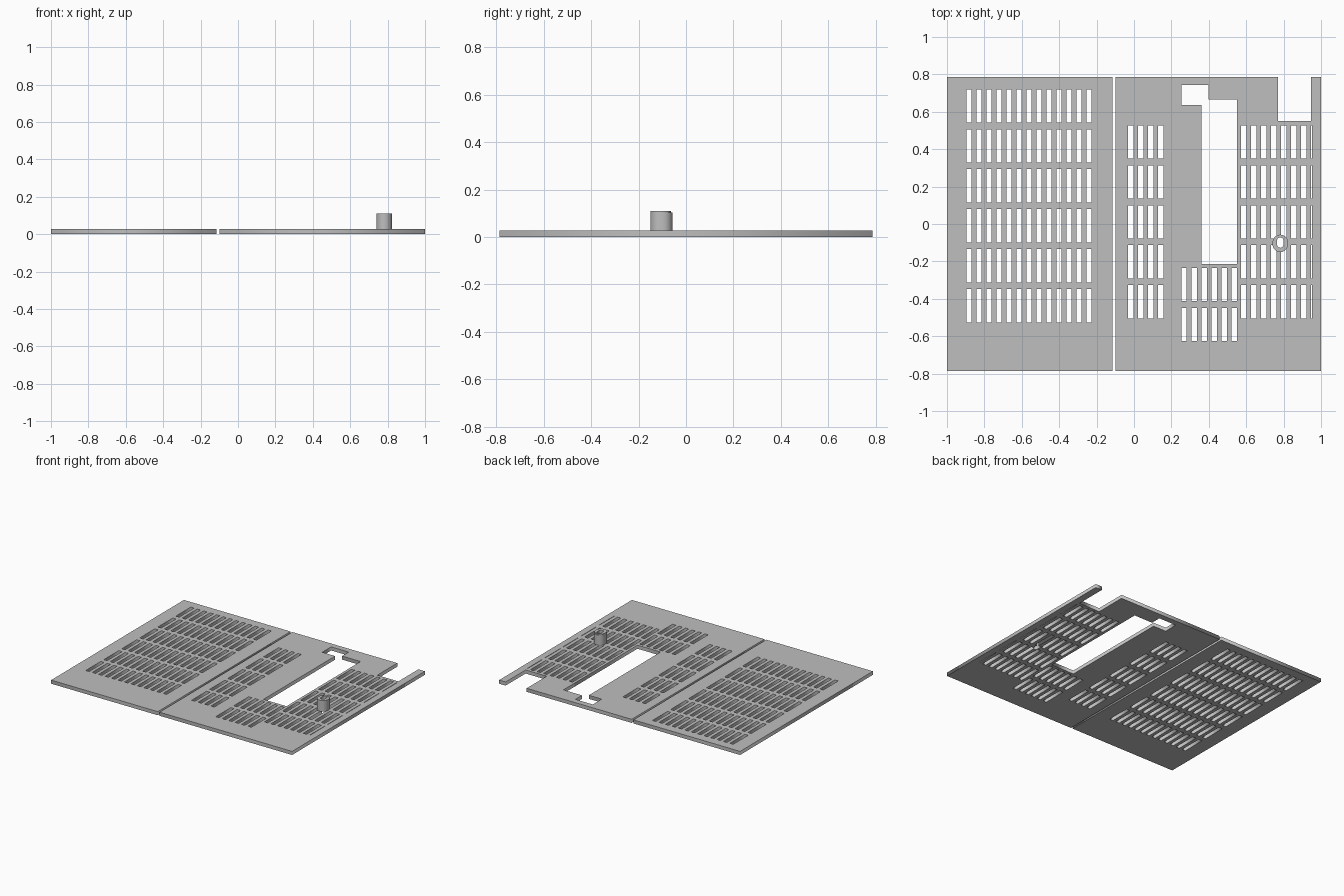
import bpy
from math import cos, sin, pi

cube = bpy.data.objects.get("Cube")
if cube:
    bpy.data.objects.remove(cube, do_unlink=True)

THICK = 0.027
SLOT_W, SLOT_H = 0.028, 0.178
PITCH_X, PITCH_Y = 0.0535, 0.2135

grey = bpy.data.materials.new("plain grey")
grey.use_nodes = True
colour = (0.52, 0.52, 0.52, 1)
grey.diffuse_color = colour
grey.node_tree.nodes["Principled BSDF"].inputs["Base Color"].default_value = colour


def rect(x0, y0, x1, y1):
    return [(x0, y0), (x1, y0), (x1, y1), (x0, y1)]


def slots(left, top, cols, rows, width=SLOT_W):
    """Grid of slot outlines starting at the upper left corner."""
    out = []
    for c in range(cols):
        for r in range(rows):
            x, y = left + c * PITCH_X, top - r * PITCH_Y
            out.append(rect(x, y - SLOT_H, x + width, y))
    return out


def stadium(x, y0, y1, radius, steps=16):
    """Upright slot shape with round ends between y0 and y1."""
    pts = []
    for cy, start in ((y1 - radius, 0), (y0 + radius, pi)):
        for i in range(steps + 1):
            a = start + pi * i / steps
            pts.append((x + radius * cos(a), cy + radius * sin(a)))
    return pts


def slab(name, loops, z0, z1):
    """Extrude an outline, with further loops cut out as holes."""
    curve = bpy.data.curves.new(name, 'CURVE')
    curve.dimensions = '2D'
    curve.fill_mode = 'BOTH'
    curve.extrude = (z1 - z0) / 2
    for loop in loops:
        spline = curve.splines.new('POLY')
        spline.points.add(len(loop) - 1)
        for p, (x, y) in zip(spline.points, loop):
            p.co = (x, y, 0, 1)
        spline.use_cyclic_u = True
    obj = bpy.data.objects.new(name, curve)
    obj.location.z = (z0 + z1) / 2
    bpy.context.collection.objects.link(obj)
    bpy.ops.object.select_all(action='DESELECT')
    obj.select_set(True)
    bpy.context.view_layer.objects.active = obj
    bpy.ops.object.convert(target='MESH')
    obj = bpy.context.object
    # Weld caps to walls so the slab is a closed solid
    bpy.ops.object.mode_set(mode='EDIT')
    bpy.ops.mesh.select_all(action='SELECT')
    bpy.ops.mesh.remove_doubles(threshold=0.0001)
    bpy.ops.mesh.normals_make_consistent(inside=False)
    bpy.ops.object.mode_set(mode='OBJECT')
    obj.data.materials.clear()
    obj.data.materials.append(grey)
    return obj


# Left-hand grille panel
slab("plain_grille_panel",
     [rect(-1, -0.787, -0.115, 0.787)] + slots(-0.896, 0.72, 13, 6), 0, THICK)

# Right-hand panel: notched outline, stepped window and four slot groups
outline = [(-0.1, -0.787), (1, -0.787), (1, 0.787), (0.946, 0.787),
           (0.946, 0.55), (0.771, 0.55), (0.771, 0.787), (-0.1, 0.787)]
window = [(0.253, 0.743), (0.398, 0.743), (0.398, 0.665), (0.552, 0.665),
          (0.552, -0.213), (0.36, -0.213), (0.36, 0.637), (0.253, 0.637)]
panel = slab("notched_grille_panel",
             [outline, window]
             + slots(-0.032, 0.527, 4, 5)
             + slots(0.573, 0.527, 7, 5)
             + slots(0.9475, 0.527, 1, 5, 0.004)
             + slots(0.254, -0.235, 6, 2), 0, THICK)

# Hollow post with a slightly stepped rim
bore = stadium(0.782, -0.127, -0.072, 0.017)
base = slab("post", [stadium(0.782, -0.15, -0.057, 0.041), bore], THICK, 0.103)
rim = slab("post_rim", [stadium(0.782, -0.15, -0.064, 0.041), bore], 0.103, 0.11)
for part in (base, rim):
    bpy.ops.object.select_all(action='DESELECT')
    part.select_set(True)
    bpy.context.view_layer.objects.active = part
    bpy.ops.object.shade_smooth_by_angle()

# Carry the bore down through the panel
cutter = slab("bore_cutter", [bore], -0.05, 0.08)
cutter.hide_render = True
cutter.hide_viewport = True
cut = panel.modifiers.new("bore", 'BOOLEAN')
cut.operation = 'DIFFERENCE'
cut.solver = 'EXACT'
cut.object = cutter
